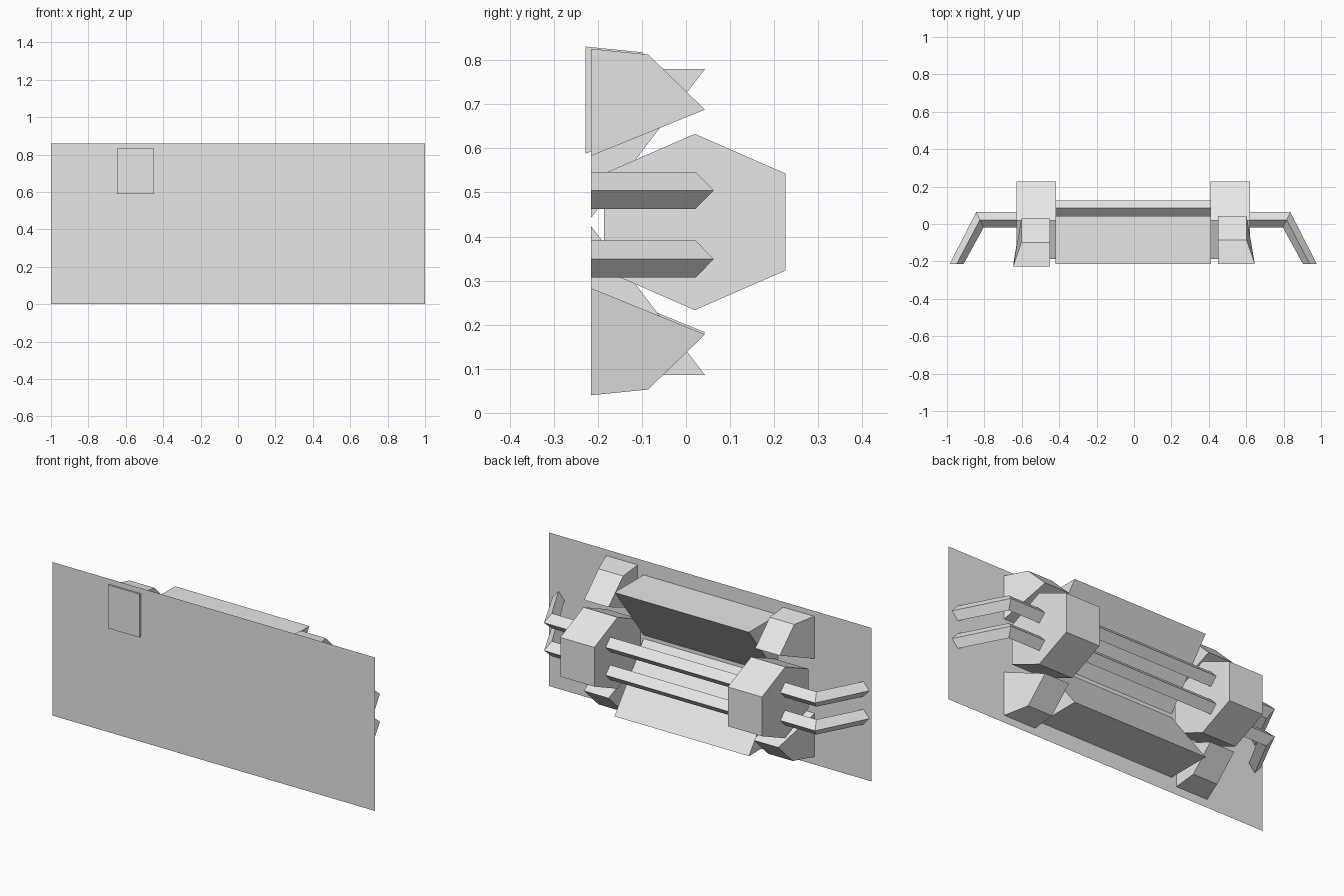
import bpy
import bmesh

cube = bpy.data.objects.get("Cube")
if cube:
    bpy.data.objects.remove(cube)

grey = bpy.data.materials.new("plain grey")
grey.use_nodes = True
grey.diffuse_color = (0.8, 0.8, 0.8, 1)
grey.node_tree.nodes["Principled BSDF"].inputs["Base Color"].default_value = (0.8, 0.8, 0.8, 1)

WALL_Y = -0.215   # face that everything is mounted on
MID_Z = 0.433     # horizontal line of symmetry
MID_X = -0.004    # vertical line of symmetry


def loft(name, rings):
    """Skin a list of equal-sized point rings and cap both ends."""
    bm = bmesh.new()
    loops = [[bm.verts.new(p) for p in ring] for ring in rings]
    n = len(loops[0])
    for a, b in zip(loops, loops[1:]):
        for i in range(n):
            j = (i + 1) % n
            bm.faces.new((a[i], a[j], b[j], b[i]))
    bm.faces.new(loops[0])
    bm.faces.new(loops[-1])
    bmesh.ops.recalc_face_normals(bm, faces=bm.faces)
    mesh = bpy.data.meshes.new(name)
    bm.to_mesh(mesh)
    bm.free()
    mesh.materials.append(grey)
    obj = bpy.data.objects.new(name, mesh)
    bpy.context.collection.objects.link(obj)
    return obj


def prism(name, profile, x0, x1):
    """Extrude a (y, z) profile along x."""
    return loft(name, [[(x, y, z) for y, z in profile] for x in (x0, x1)])


def rod(name, z, stations, side=1):
    """Diamond-section rod through stations of (x, y, half width x, half width y)."""
    r = 0.042
    rings = []
    for x, y, dx, dy in stations:
        ring = [(x, y, z + r), (x + dx, y + dy, z), (x, y, z - r), (x - dx, y - dy, z)]
        rings.append([(MID_X + side * px, py, pz) for px, py, pz in ring])
    return loft(name, rings)


# Flat backing panel
bpy.ops.mesh.primitive_plane_add(size=1, location=(0, WALL_Y - 0.001, 0.43),
                                 rotation=(1.5707963, 0, 0))
panel = bpy.context.object
panel.name = "backing_panel"
panel.scale = (2, 0.86, 1)
panel.data.materials.append(grey)

# Hexagonal blocks
hexagon = [(0.226, 0.11), (0.02, 0.2), (-0.186, 0.11),
           (-0.186, -0.11), (0.02, -0.2), (0.226, -0.11)]
for side, label in ((1, "left"), (-1, "right")):
    prism("hex_block_" + label, [(y, MID_Z + z) for y, z in hexagon],
          MID_X + side * 0.414, MID_X + side * 0.625)

# Long wedge rails above and below
wedge = [(WALL_Y, 0.347), (0.043, 0.347), (WALL_Y, 0.01)]
for up, level in ((1, "upper"), (-1, "lower")):
    prism("wedge_rail_" + level, [(y, MID_Z + up * z) for y, z in wedge], -0.42, 0.413)

# Straight rods between the blocks and bent rods outside them
for z, level in ((0.505, "upper"), (0.349, "lower")):
    rod("cross_rod_" + level, z, [(-0.45, 0.085, 0, 0.041), (0.45, 0.085, 0, 0.041)])
    for side, label in ((1, "left"), (-1, "right")):
        rod("bent_rod_" + level + "_" + label, z,
            [(0.58, 0.022, 0, 0.041), (0.82, 0.022, 0.02, 0.041),
             (0.945, WALL_Y, 0.037, 0)], side)

# Tapered corner blocks: flat inner side, splayed outer side
corner = [(WALL_Y, 0.393, 0.646), (-0.086, 0.38, 0.602),
          (0.043, 0.255, 0.602), (WALL_Y, 0.15, 0.646)]
for side, label in ((1, "left"), (-1, "right")):
    for up, level in ((1, "upper"), (-1, "lower")):
        # right-hand blocks sit slightly higher, the upper one pokes through the panel
        dz = 0.005 if side < 0 else 0
        dy = -0.013 if side < 0 and up > 0 else 0
        loft("corner_block_" + level + "_" + label,
             [[(side * 0.45, y + dy, MID_Z + up * z + dz) for y, z, _ in corner],
              [(side * x, y + dy, MID_Z + up * z + dz) for y, z, x in corner]])
